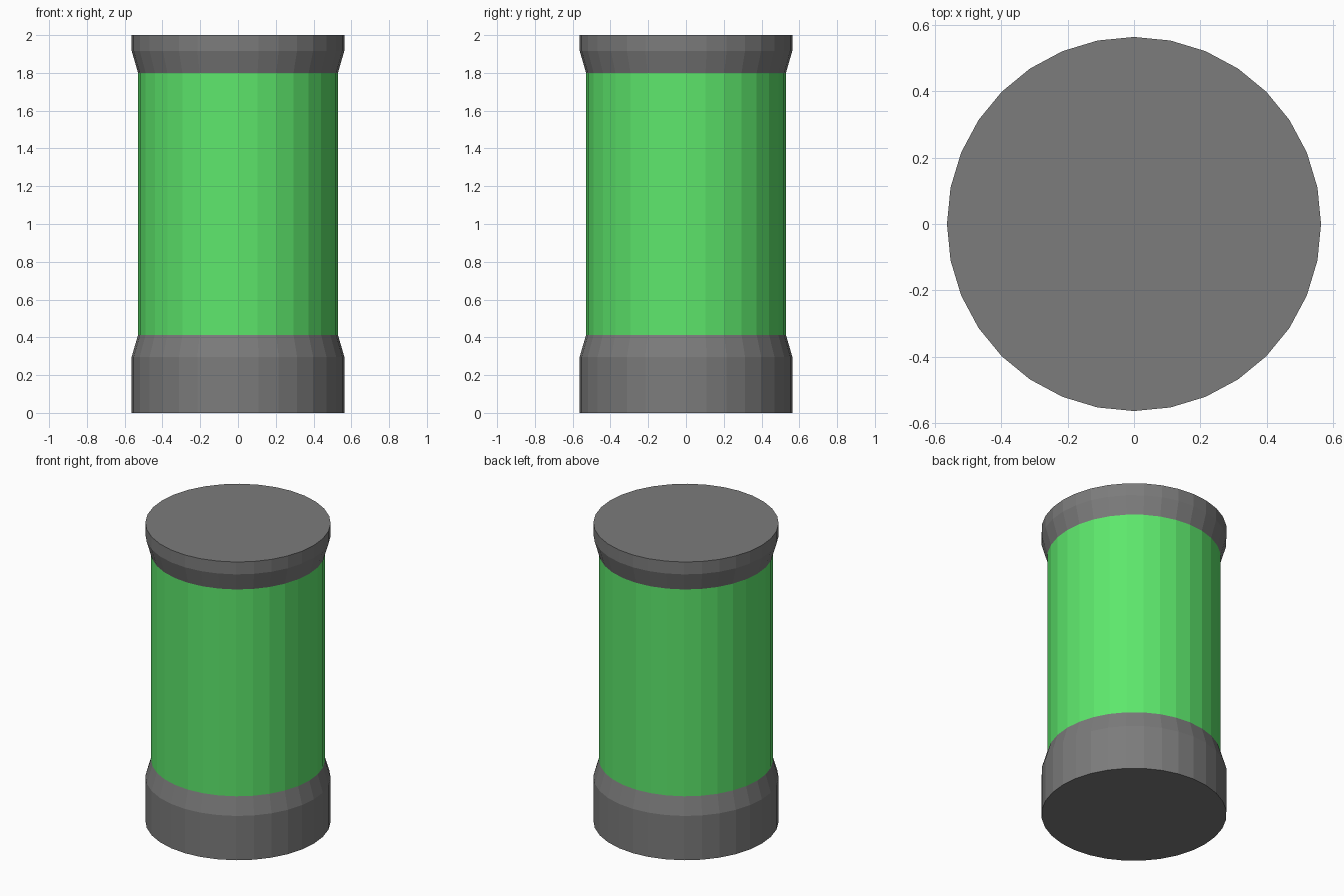
import bpy, bmesh
from math import cos, sin, tau

if "Cube" in bpy.data.objects:
    bpy.data.objects.remove(bpy.data.objects["Cube"])

SIDES = 32
GREEN = (0.11, 0.80, 0.15, 1)
DARK_GREY = (0.2, 0.2, 0.2, 1)


def lathe(name, profile, color, capped=True):
    """Revolve a list of (radius, z) points around the z axis."""
    bm = bmesh.new()
    rings = [[bm.verts.new((r * cos(tau * i / SIDES), r * sin(tau * i / SIDES), z))
              for i in range(SIDES)] for r, z in profile]
    for low, high in zip(rings, rings[1:]):
        for i in range(SIDES):
            j = (i + 1) % SIDES
            bm.faces.new((low[i], low[j], high[j], high[i]))
    if capped:
        bm.faces.new(rings[0][::-1])
        bm.faces.new(rings[-1])
    mesh = bpy.data.meshes.new(name)
    bm.to_mesh(mesh)
    bm.free()
    obj = bpy.data.objects.new(name, mesh)
    bpy.context.collection.objects.link(obj)
    mat = bpy.data.materials.new(name)
    mat.diffuse_color = color
    mat.use_nodes = True
    mat.node_tree.nodes["Principled BSDF"].inputs["Base Color"].default_value = mat.diffuse_color
    mesh.materials.append(mat)
    return obj


# Base with a chamfered shoulder
lathe("base", [(0.563, 0), (0.563, 0.297), (0.529, 0.413)], DARK_GREY)

# Green tank wall between base and lid
lathe("tank_wall", [(0.529, 0.413), (0.529, 1.80)], GREEN, capped=False)

# Flared lid
lathe("lid", [(0.529, 1.80), (0.563, 1.917), (0.563, 2.0)], DARK_GREY)
